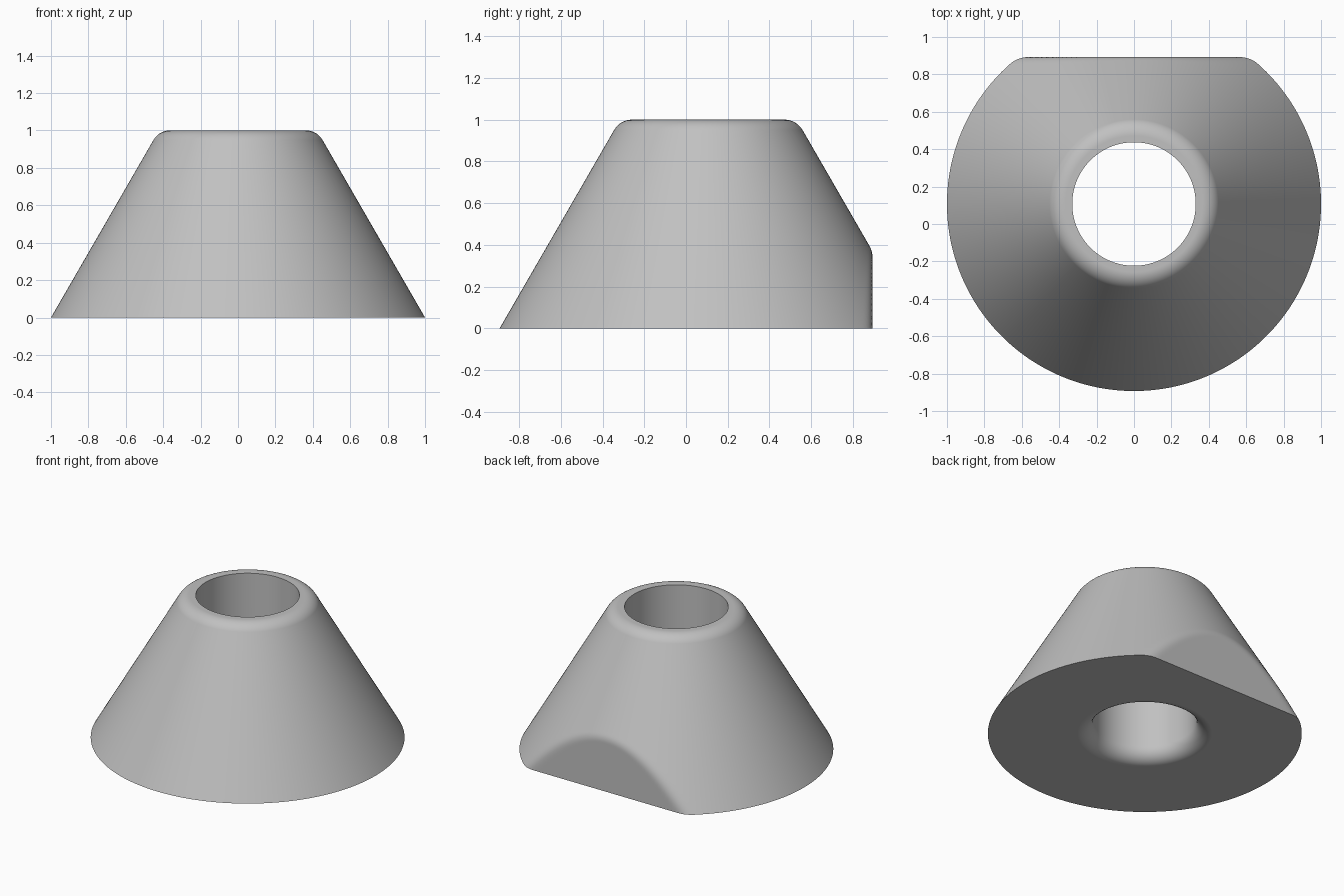
import bpy
import bmesh
from math import sin, cos, tan, pi, radians, sqrt

cube = bpy.data.objects.get("Cube")
if cube:
    bpy.data.objects.remove(cube, do_unlink=True)

SIDES = 240
CENTRE_Y = 0.107      # cone axis, moved forward by the flat at the back
FLAT = 0.786          # distance from axis to the flat
HOLE = 0.33
ROUND = 0.1           # radius of every rounded edge
SLOPE = radians(30)


def outer_radius(angle, z):
    """Radius of the cone cut by the back flat, with a rolled round between them."""
    cone = 1 - z * tan(SLOPE)
    c = cos(SLOPE) * sin(angle)

    def outside(r):
        a = (r - cone) * cos(SLOPE) + ROUND
        b = r * sin(angle) - FLAT + ROUND
        if a > b * c and b > a * c:
            return sqrt((a * a + b * b - 2 * a * b * c) / (1 - c * c)) > ROUND
        return max(a, b) > ROUND

    low, high = 0.3, 1.01
    for _ in range(28):
        mid = (low + high) / 2
        low, high = (low, mid) if outside(mid) else (mid, high)
    return low


# Profile from the base rim, up the cone, over the top and down the hole
STEPS = 48
profile = [(None, 0.45 * i / STEPS) for i in range(STEPS + 1)]
corner = 1 - tan(SLOPE) - ROUND * tan(SLOPE)
for i in range(11):
    t = SLOPE + (pi / 2 - SLOPE) * i / 10
    profile.append((corner + ROUND * cos(t), 1 - ROUND + ROUND * sin(t)))
profile.append((HOLE, 1))
for i in range(11):
    t = pi / 2 * i / 10
    profile.append((HOLE + ROUND * (1 - cos(t)), ROUND * (1 - sin(t))))

bm = bmesh.new()
rings = []
for radius, z in profile:
    ring = []
    for k in range(SIDES):
        angle = 2 * pi * k / SIDES
        r = outer_radius(angle, z) if radius is None else radius
        ring.append(bm.verts.new((r * cos(angle), CENTRE_Y + r * sin(angle), z)))
    rings.append(ring)
for ring, following in zip(rings, rings[1:] + rings[:1]):
    for k in range(SIDES):
        n = (k + 1) % SIDES
        bm.faces.new((ring[k], ring[n], following[n], following[k]))
bmesh.ops.recalc_face_normals(bm, faces=bm.faces)

mesh = bpy.data.meshes.new("conical_spacer")
bm.to_mesh(mesh)
bm.free()
spacer = bpy.data.objects.new("conical_spacer", mesh)
bpy.context.collection.objects.link(spacer)

# Plain grey finish
grey = bpy.data.materials.new("grey")
grey.use_nodes = True
colour = (0.53, 0.53, 0.53, 1)
grey.diffuse_color = colour
grey.node_tree.nodes["Principled BSDF"].inputs["Base Color"].default_value = colour
mesh.materials.append(grey)

# Smooth sides with crisp rims
bpy.ops.object.select_all(action='DESELECT')
spacer.select_set(True)
bpy.context.view_layer.objects.active = spacer
bpy.ops.object.shade_smooth_by_angle(angle=radians(30))
weighted = spacer.modifiers.new("even_normals", 'WEIGHTED_NORMAL')
weighted.keep_sharp = True
